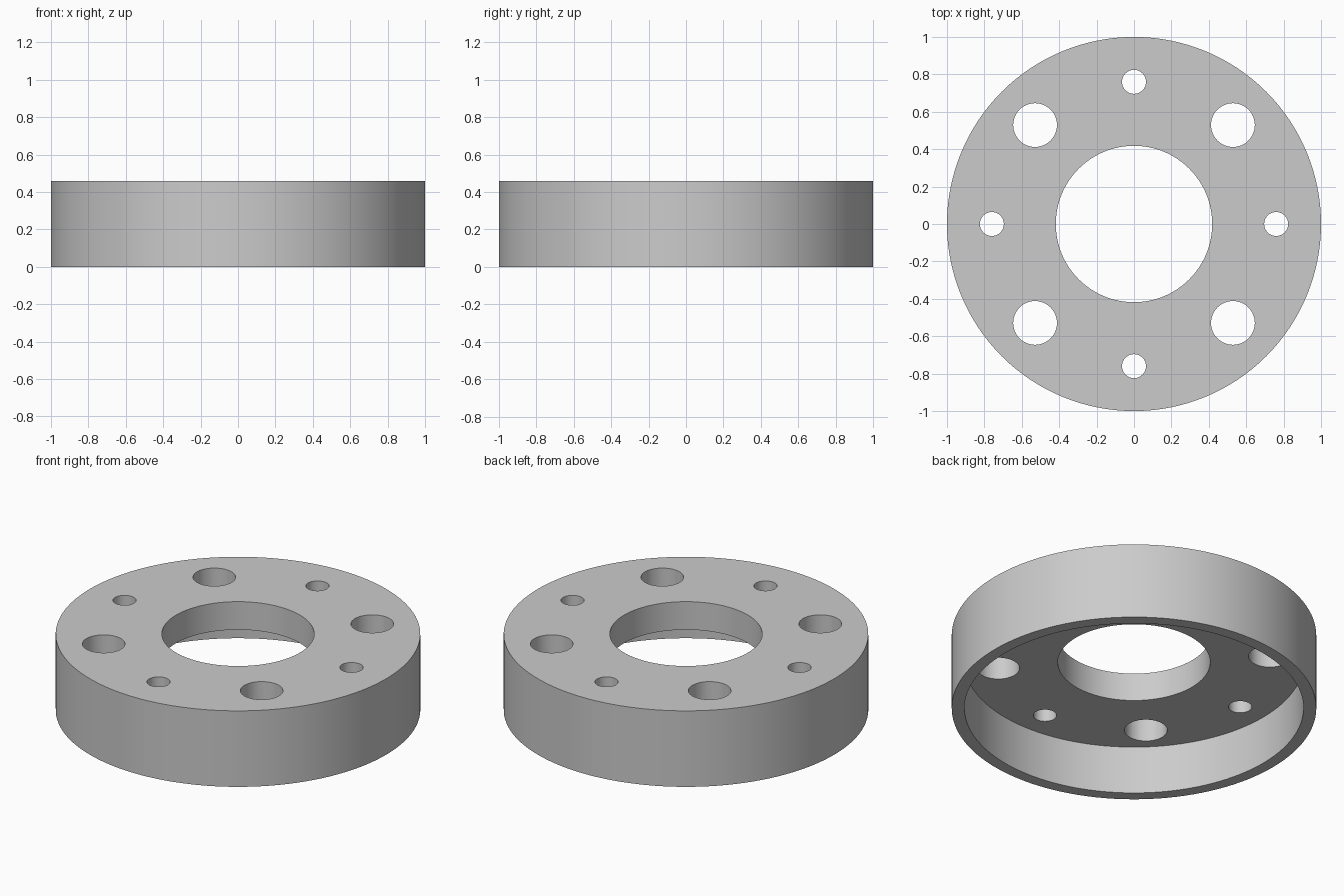
import bpy, bmesh, math

cube = bpy.data.objects.get("Cube")
if cube:
    bpy.data.objects.remove(cube, do_unlink=True)

HEIGHT, RECESS = 0.46, 0.29
OUTER, INNER, BORE = 1.0, 0.93, 0.418

grey = bpy.data.materials.new("light_grey")
grey.use_nodes = True
color = (0.6, 0.6, 0.6, 1)
grey.diffuse_color = color
grey.node_tree.nodes["Principled BSDF"].inputs["Base Color"].default_value = color


def lathe(name, profile, steps):
    """Revolve a closed (radius, z) profile around the z axis."""
    bm = bmesh.new()
    verts = [bm.verts.new((r, 0, z)) for r, z in profile]
    edges = [bm.edges.new((v, verts[i - 1])) for i, v in enumerate(verts)]
    bmesh.ops.spin(bm, geom=verts + edges, cent=(0, 0, 0), axis=(0, 0, 1),
                   angle=math.tau, steps=steps, use_merge=True)
    bmesh.ops.remove_doubles(bm, verts=bm.verts, dist=1e-5)
    bmesh.ops.recalc_face_normals(bm, faces=bm.faces)
    mesh = bpy.data.meshes.new(name)
    bm.to_mesh(mesh)
    bm.free()
    obj = bpy.data.objects.new(name, mesh)
    bpy.context.collection.objects.link(obj)
    return obj


# Flanged ring: thick rim with a thinner web and a central bore
ring = lathe("spacer_ring", [(OUTER, 0), (OUTER, HEIGHT), (BORE, HEIGHT),
                             (BORE, RECESS), (INNER, RECESS), (INNER, 0)], 128)
ring.data.materials.append(grey)

# Alternating small and large bolt holes through the web
cutters = []
for i in range(8):
    distance, radius = ((0.76, 0.064), (0.748, 0.117))[i % 2]
    angle = i * math.tau / 8
    bpy.ops.mesh.primitive_cylinder_add(
        vertices=48, radius=radius, depth=0.6,
        location=(distance * math.cos(angle), distance * math.sin(angle), 0.4))
    cutter = bpy.context.object
    cutter.name = "bolt_hole_cutter"
    cutter.hide_render = True
    cutters.append(cutter)
    cut = ring.modifiers.new("bolt_hole", 'BOOLEAN')
    cut.operation = 'DIFFERENCE'
    cut.solver = 'EXACT'
    cut.object = cutter

# Apply the cuts, drop the cutters
bpy.ops.object.select_all(action='DESELECT')
bpy.context.view_layer.objects.active = ring
ring.select_set(True)
for mod in list(ring.modifiers):
    bpy.ops.object.modifier_apply(modifier=mod.name)
for cutter in cutters:
    bpy.data.objects.remove(cutter, do_unlink=True)
bpy.ops.object.shade_smooth_by_angle(angle=math.radians(30))
